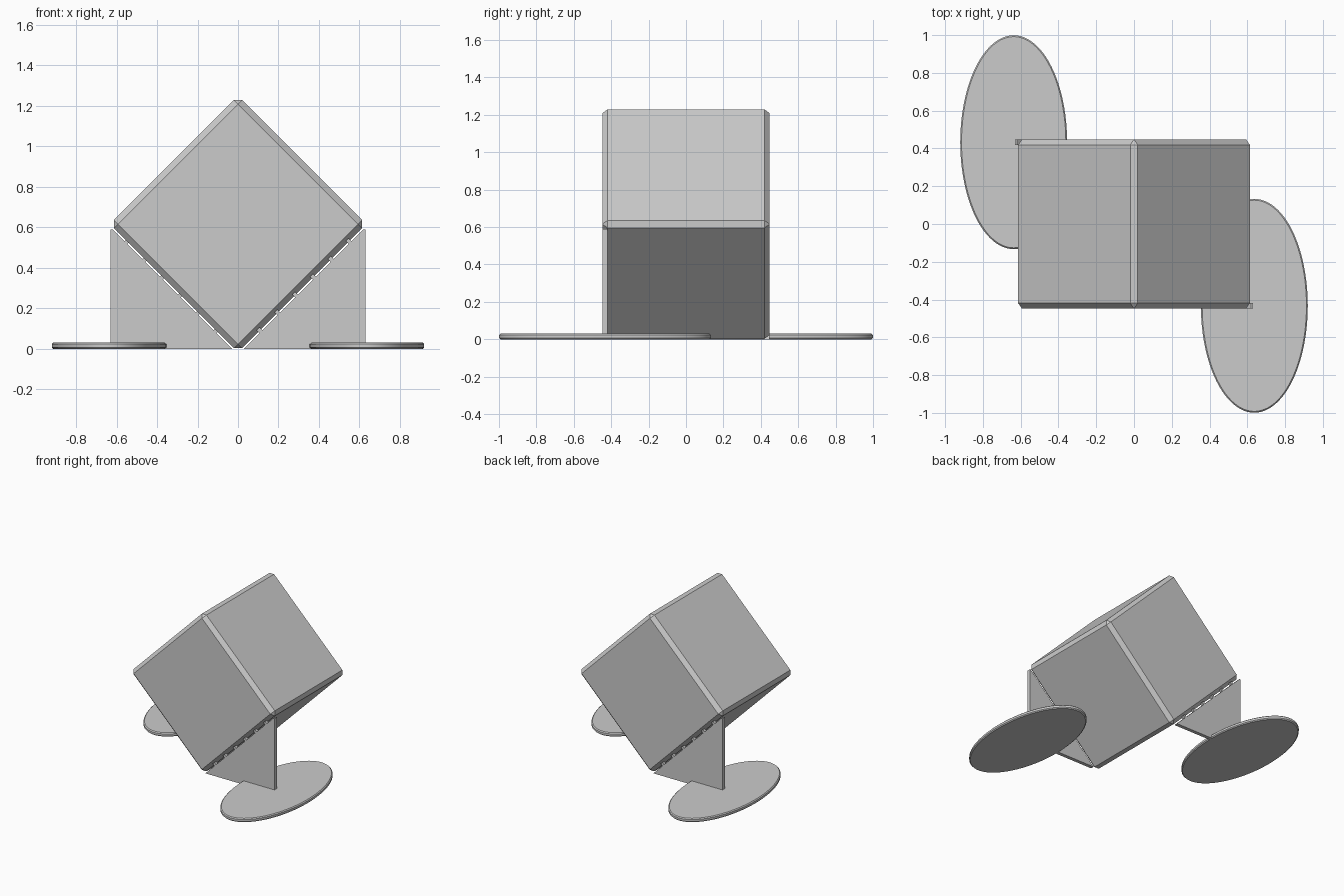
import bpy
import bmesh
from math import pi, sqrt
from mathutils import Matrix, Vector

old = bpy.data.objects.get("Cube")
if old:
    bpy.data.objects.remove(old, do_unlink=True)

grey = bpy.data.materials.new("light grey")
grey.use_nodes = True
colour = (0.6, 0.6, 0.6, 1)
grey.diffuse_color = colour
grey.node_tree.nodes["Principled BSDF"].inputs["Base Color"].default_value = colour

SIDE, CHAMFER, CENTRE_Z = 0.895, 0.028, 0.616
PLATE_Y, PLATE_T = 0.433, 0.028


def add_object(name, bm):
    bmesh.ops.recalc_face_normals(bm, faces=bm.faces)
    mesh = bpy.data.meshes.new(name)
    bm.to_mesh(mesh)
    bm.free()
    mesh.materials.append(grey)
    obj = bpy.data.objects.new(name, mesh)
    bpy.context.collection.objects.link(obj)
    return obj


# Chamfered cube balanced on one edge
bm = bmesh.new()
bmesh.ops.create_cube(bm, size=SIDE)
bmesh.ops.bevel(bm, geom=bm.edges[:], offset=CHAMFER, segments=1, affect='EDGES')
bm.transform(Matrix.Translation((0, 0, CENTRE_Z)) @ Matrix.Rotation(pi / 4, 4, 'Y'))
add_object("tilted_cube", bm)


def support_plate(name, turn):
    """Upright triangular plate just clear of the cube's lower face."""
    bm = bmesh.new()
    profile = [(0.03, 0), (0.63, 0), (0.63, 0.59), (0.62, 0.59)]
    verts = [bm.verts.new((x, -PLATE_Y - PLATE_T / 2, z)) for x, z in profile]
    face = bm.faces.new(verts)
    ext = bmesh.ops.extrude_face_region(bm, geom=[face])
    moved = [v for v in ext["geom"] if isinstance(v, bmesh.types.BMVert)]
    bmesh.ops.translate(bm, verts=moved, vec=(0, PLATE_T, 0))
    bm.transform(turn)
    add_object(name, bm)


def break_off_tabs(name, turn):
    """Row of small bridges between the plate and the cube."""
    bm = bmesh.new()
    for i in range(6):
        x = 0.11 + i * 0.088
        spot = Vector((x, -PLATE_Y, x - 0.022))
        place = Matrix.Translation(spot) @ Matrix.Rotation(-pi / 4, 4, 'Y')
        size = Matrix.Diagonal((0.02, PLATE_T * 0.9, 0.03, 1))
        bmesh.ops.create_cube(bm, size=1, matrix=place @ size)
    bm.transform(turn)
    add_object(name, bm)


def foot_disc(name, turn):
    """Flat oval foot with a softened rim."""
    bm = bmesh.new()
    bmesh.ops.create_cone(bm, cap_ends=True, segments=96, radius1=0.283,
                          radius2=0.283, depth=0.03)
    bm.transform(Matrix.Diagonal((1, 2, 1, 1)))
    rim = [e for e in bm.edges if abs(e.verts[0].co.z - e.verts[1].co.z) < 0.001]
    bmesh.ops.bevel(bm, geom=rim, offset=0.007, segments=1, affect='EDGES')
    bm.transform(turn @ Matrix.Translation((0.637, -PLATE_Y, 0.015)))
    obj = add_object(name, bm)
    bpy.ops.object.select_all(action='DESELECT')
    obj.select_set(True)
    bpy.context.view_layer.objects.active = obj
    bpy.ops.object.shade_smooth_by_angle(angle=pi / 6)


# Two supports, a half turn apart
for label, angle in (("left_front", 0), ("right_back", pi)):
    turn = Matrix.Rotation(angle, 4, 'Z')
    support_plate(label + "_support_plate", turn)
    break_off_tabs(label + "_support_tabs", turn)
    foot_disc(label + "_foot_disc", turn)
